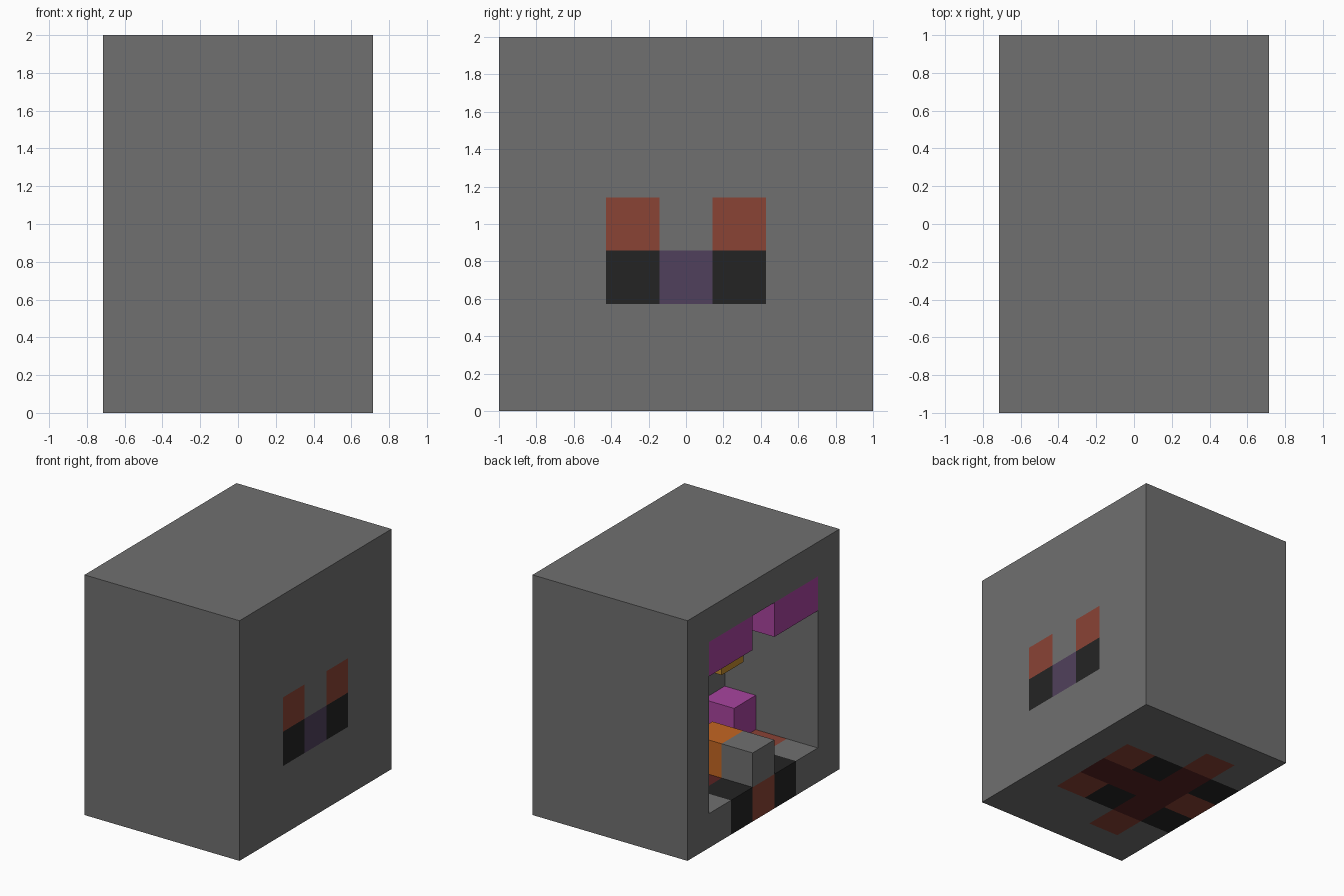
import bpy
import bmesh
from itertools import product
from mathutils import Vector

default = bpy.data.objects.get("Cube")
if default:
    bpy.data.objects.remove(default, do_unlink=True)

NX, NY, NZ = 5, 7, 7
U = 2 / NZ                      # edge length of one block


def linear(c):
    c /= 255
    return c / 12.92 if c <= 0.04045 else ((c + 0.055) / 1.055) ** 2.4


def material(name, *rgb):
    mat = bpy.data.materials.new(name)
    mat.use_nodes = True
    colour = (*map(linear, rgb), 1)
    mat.diffuse_color = colour
    bsdf = mat.node_tree.nodes["Principled BSDF"]
    bsdf.inputs["Base Color"].default_value = colour
    bsdf.inputs["Roughness"].default_value = 0.9
    return mat


grey = material("stone grey", 112, 112, 112)
red = material("brick red", 138, 67, 53)
dark_red = material("dark red", 88, 34, 34)
black = material("charcoal", 36, 36, 36)
indigo = material("dusky indigo", 80, 64, 92)
magenta = material("magenta", 168, 68, 158)
orange = material("orange", 196, 102, 34)
amber = material("amber", 192, 138, 46)


def box(xs, ys, zs):
    return set(product(xs, ys, zs))


# Parts as sets of blocks: x from the open side, y mirrored about block 3
parts = {
    # floor mosaic
    "floor_core": (box([1], [2, 3, 4], [0]) | box([2, 3], [3], [0]), dark_red),
    "floor_red_tiles": (box([3], [2, 4], [0]) | box([1], [1, 5], [0])
                        | {(0, 3, 0)}, red),
    "floor_black_tiles": (box([0, 2], [2, 4], [0]), black),
    # inlay in the closed side wall
    "wall_red_tiles": (box([4], [2, 4], [3]), red),
    "wall_black_tiles": (box([4], [2, 4], [2]), black),
    "wall_indigo_tile": ({(4, 3, 2)}, indigo),
    # contents of the chamber
    "front_step": ({(0, 3, 1)}, grey),
    "orange_block": ({(1, 3, 1)}, orange),
    "magenta_blocks": (box([2], [1, 5], [1]), magenta),
    "magenta_valance": (box([0], [1, 2, 4, 5], [5]), magenta),
    "hanging_lamp": (box([1], [3], [4, 5]), amber),
}

# Outer shell: the whole block minus the chamber and the inlays
chamber = box(range(3), range(1, NY - 1), range(1, NZ - 1))
shell = box(range(NX), range(NY), range(NZ)) - chamber
for cells, _ in parts.values():
    shell -= cells
parts["shell"] = (shell, grey)

solid = set().union(*(cells for cells, _ in parts.values()))
offset = Vector((NX / 2, NY / 2, 0))


def build(name, cells, mat):
    """Make one mesh from the exposed sides of a set of blocks."""
    bm = bmesh.new()
    for cell in sorted(cells):
        for axis, side in product(range(3), (0, 1)):
            step = [0, 0, 0]
            step[axis] = 2 * side - 1
            if tuple(a + b for a, b in zip(cell, step)) in solid:
                continue
            corners = []
            for u, v in ((0, 0), (1, 0), (1, 1), (0, 1)):
                p = list(cell)
                p[axis] += side
                p[(axis + 1) % 3] += u
                p[(axis + 2) % 3] += v
                corners.append(bm.verts.new((Vector(p) - offset) * U))
            bm.faces.new(corners if side else corners[::-1])
    bmesh.ops.remove_doubles(bm, verts=bm.verts, dist=0.001)
    mesh = bpy.data.meshes.new(name)
    bm.to_mesh(mesh)
    bm.free()
    mesh.materials.append(mat)
    bpy.context.scene.collection.objects.link(bpy.data.objects.new(name, mesh))


for part, (blocks, paint) in parts.items():
    build(part, blocks, paint)
